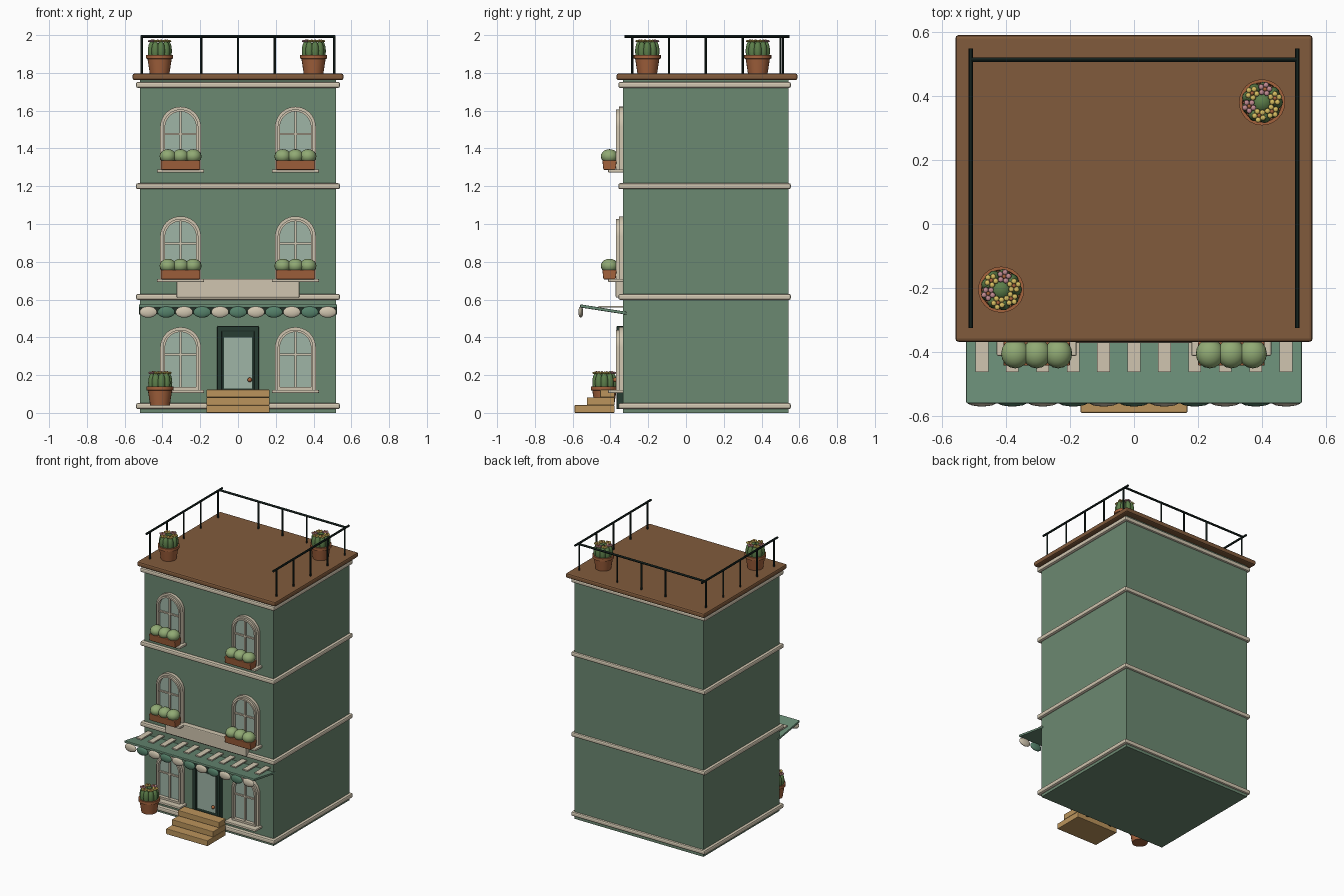
import bpy, bmesh
from math import pi, sin, cos
from mathutils import Vector, Matrix

if "Cube" in bpy.data.objects:
    bpy.data.objects.remove(bpy.data.objects["Cube"])

MATS = {}
COLORS = dict(wall="6B8770", cream="CFC4AE", glass="9DB3A5", dark="2C3E35", iron="1B2623", roof="805B3E",
              tan="B9925C", terracotta="A2623F", leaf="8FA873", cactus="5C7D4B", awning="6A8C76",
              scallop="56806A", copper="A8653F", soil="3E2E22", yellow="D8BE62", pink="C08A90")


def mat(key):
    if key not in MATS:
        m = bpy.data.materials.new(key)
        rgb = [(int(COLORS[key][i:i + 2], 16) / 255) ** 2.2 for i in (0, 2, 4)]
        m.diffuse_color = (*rgb, 1)
        m.use_nodes = True
        m.node_tree.nodes["Principled BSDF"].inputs["Base Color"].default_value = m.diffuse_color
        MATS[key] = m
    return MATS[key]


def finish(name, bm, color, bevel=0, smooth=False):
    bmesh.ops.recalc_face_normals(bm, faces=bm.faces)
    me = bpy.data.meshes.new(name)
    bm.to_mesh(me)
    bm.free()
    me.materials.append(mat(color))
    ob = bpy.data.objects.new(name, me)
    bpy.context.collection.objects.link(ob)
    if bevel:
        b = ob.modifiers.new("bevel", 'BEVEL')
        b.width, b.segments = bevel, 2
    if smooth:
        bpy.ops.object.select_all(action='DESELECT')
        ob.select_set(True)
        bpy.context.view_layer.objects.active = ob
        bpy.ops.object.shade_smooth_by_angle()
    return ob


def box(name, x, y, z, color, bevel=0):
    """Box from (min, max) ranges."""
    bm = bmesh.new()
    c = [(a + b) / 2 for a, b in (x, y, z)]
    s = [b - a for a, b in (x, y, z)]
    bmesh.ops.create_cube(bm, size=1, matrix=Matrix.Translation(c) @ Matrix.Diagonal((*s, 1)))
    return finish(name, bm, color, bevel)


def balls(name, items, color, u=16, v=10):
    """Several ellipsoids in one object: (centre, radii)."""
    bm = bmesh.new()
    for c, r in items:
        bmesh.ops.create_uvsphere(bm, u_segments=u, v_segments=v, radius=1,
                                  matrix=Matrix.Translation(c) @ Matrix.Diagonal((*r, 1)))
    return finish(name, bm, color, smooth=True)


def rods(name, segs, r, color):
    bm = bmesh.new()
    for a, b in segs:
        a, b = Vector(a), Vector(b)
        rot = (b - a).to_track_quat('Z', 'Y').to_matrix().to_4x4()
        bmesh.ops.create_cone(bm, cap_ends=True, segments=12, radius1=r, radius2=r, depth=(b - a).length,
                              matrix=Matrix.Translation((a + b) / 2) @ rot)
    return finish(name, bm, color, smooth=True)


def lathe(name, profile, loc, color, n=24):
    bm = bmesh.new()
    vs = [bm.verts.new((r + loc[0], loc[1], z + loc[2])) for r, z in profile]
    es = [bm.edges.new(p) for p in zip(vs, vs[1:])]
    bmesh.ops.spin(bm, geom=vs + es, cent=loc, axis=(0, 0, 1), angle=2 * pi, steps=n)
    bmesh.ops.remove_doubles(bm, verts=bm.verts, dist=1e-5)
    return finish(name, bm, color, smooth=True)


def arch(x, hw, z0, zc, n=20):
    return [(x + hw, z0)] + [(x + hw * cos(pi * i / n), zc + hw * sin(pi * i / n)) for i in range(n + 1)] + [(x - hw, z0)]


def arch_part(name, outer, inner, y0, y1, color):
    """Arched plate, or arched ring when an inner outline is given."""
    bm = bmesh.new()
    o = [bm.verts.new((x, y0, z)) for x, z in outer]
    if inner:
        q = [bm.verts.new((x, y0, z)) for x, z in inner]
        n = len(o)
        faces = [bm.faces.new((o[i], o[(i + 1) % n], q[(i + 1) % n], q[i])) for i in range(n)]
    else:
        faces = [bm.faces.new(o)]
    ext = bmesh.ops.extrude_face_region(bm, geom=faces, use_keep_orig=True)["geom"]
    for v in ext:
        if isinstance(v, bmesh.types.BMVert):
            v.co.y = y1
    return finish(name, bm, color, smooth=True)


# Main block, trim bands, roof slab
box("building_body", (-.52, .52), (-.333, .542), (0, 1.77), "wall")
for i, z in enumerate((.02, .598, 1.184, 1.72)):
    box(f"trim_band_{i}", (-.54, .54), (-.358, .555), (z, z + .032), "cream", .01)
box("roof_slab", (-.558, .558), (-.368, .59), (1.762, 1.796), "roof", .01)

# Roof railing
segs = [((s * .51, -.325, 1.993), (s * .51, .548, 1.993)) for s in (-1, 1)]
segs.append(((-.51, .513, 1.993), (.51, .513, 1.993)))
rods("railing_rails", segs, .0075, "iron")
posts = [(s * .51, y) for s in (-1, 1) for y in (-.285, -.09, .105, .3, .5)]
posts += [(x, .513) for x in (-.195, 0, .195)]
rods("railing_posts", [((x, y, 1.79), (x, y, 1.993)) for x, y in posts], .006, "iron")

# Windows with sills, and flower boxes on the upper floors
for floor, z in enumerate((.12, .707, 1.287)):
    zc = z + .226
    for x in (-.304, .304):
        arch_part("window_outer_frame", arch(x, .108, z, zc), arch(x, .09, z + .016, zc), -.33, -.355, "cream")
        arch_part("window_inner_frame", arch(x, .094, z, zc), arch(x, .082, z + .016, zc), -.33, -.37, "cream")
        arch_part("window_glass", arch(x, .086, z + .01, zc), None, -.33, -.345, "glass")
        box("window_upright", (x - .005, x + .005), (-.356, -.34), (z, zc + .088), "cream")
        box("window_crossbar", (x - .086, x + .086), (-.356, -.34), (z + .184, z + .194), "cream")
        box("window_sill", (x - .125, x + .125), (-.412, -.33), (z - .015, z + .002), "cream", .005)
        if floor:
            pot = box("flower_box", (x - .104, x + .104), (-.443, -.367), (z, z + .05), "terracotta", .004)
            for v in pot.data.vertices:
                if v.co.z < z + .01:
                    v.co.y = -.405 + (v.co.y + .405) * .85
            balls("box_plants", [((x + d, -.405, z + .071), (.044, .046, .038)) for d in (-.067, 0, .067)], "leaf")

# Door
box("door_frame_left", (-.11, -.085), (-.368, -.33), (.02, .46), "dark", .005)
box("door_frame_right", (.085, .11), (-.368, -.33), (.02, .46), "dark", .005)
box("door_frame_top", (-.11, .11), (-.368, -.33), (.43, .46), "dark", .005)
box("door_panel", (-.09, .09), (-.358, -.33), (.02, .435), "dark")
box("door_glass", (-.073, .073), (-.363, -.34), (.13, .4), "glass")
balls("door_knob", [((.062, -.375, .175), (.012, .012, .012))], "copper")

# Front steps
for i, y in enumerate((-.59, -.524, -.455)):
    box(f"front_step_{i}", (-.167, .167), (y, -.378), (i * .041, (i + 1) * .041), "tan", .004)

# Sign board
box("sign_board", (-.325, .325), (-.372, -.33), (.61, .71), "cream", .006)

# Awning with stripes and scalloped edge
bm = bmesh.new()
side = [(-.56, .575), (-.56, .558), (-.315, .52), (-.315, .535)]
face = bm.faces.new([bm.verts.new((-.524, y, z)) for y, z in side])
for g in bmesh.ops.extrude_face_region(bm, geom=[face], use_keep_orig=True)["geom"]:
    if isinstance(g, bmesh.types.BMVert):
        g.co.x = .524
finish("awning_canopy", bm, "awning", .004)
for i in range(11):
    x = (i - 5) * .095
    box("awning_stripe", (x - .02, x + .02), (-.462, -.33), (.558, .567), "cream")
    balls("awning_scallop", [((x, -.557, .534), (.046, .013, .03))], "scallop" if i % 2 else "cream")


# Potted cactus with a ring of flowers
def potted_cactus(x, y, z):
    lathe("pot", [(0, 0), (.052, 0), (.064, .078), (.072, .08), (.072, .1), (.062, .1), (.06, .088), (0, .088)],
          (x, y, z), "terracotta")
    balls("cactus_core", [((x, y, z + .11), (.045, .045, .055))], "cactus")
    ribs = [(2 * pi * k / 9) for k in range(9)]
    balls("cactus_ribs", [((x + .044 * cos(a), y + .044 * sin(a), z + .12), (.021, .021, .053)) for a in ribs], "cactus")
    for k in range(6):
        a = pi * k / 3 + .3
        c = Vector((x + .042 * cos(a), y + .042 * sin(a), z + .172))
        col = "pink" if k in (1, 3) else "yellow"
        petals = [(c + Vector((.014 * cos(b), .014 * sin(b), 0)), (.009, .009, .006))
                  for b in (a + 2 * pi * j / 5 for j in range(5))]
        balls("flower_petals", petals, col, 10, 6)
        balls("flower_centre", [(c + Vector((0, 0, .003)), (.007, .007, .006))], "copper", 10, 6)


for p in ((-.413, -.432, .04), (-.415, -.205, 1.796), (.4, .38, 1.796)):
    potted_cactus(*p)
